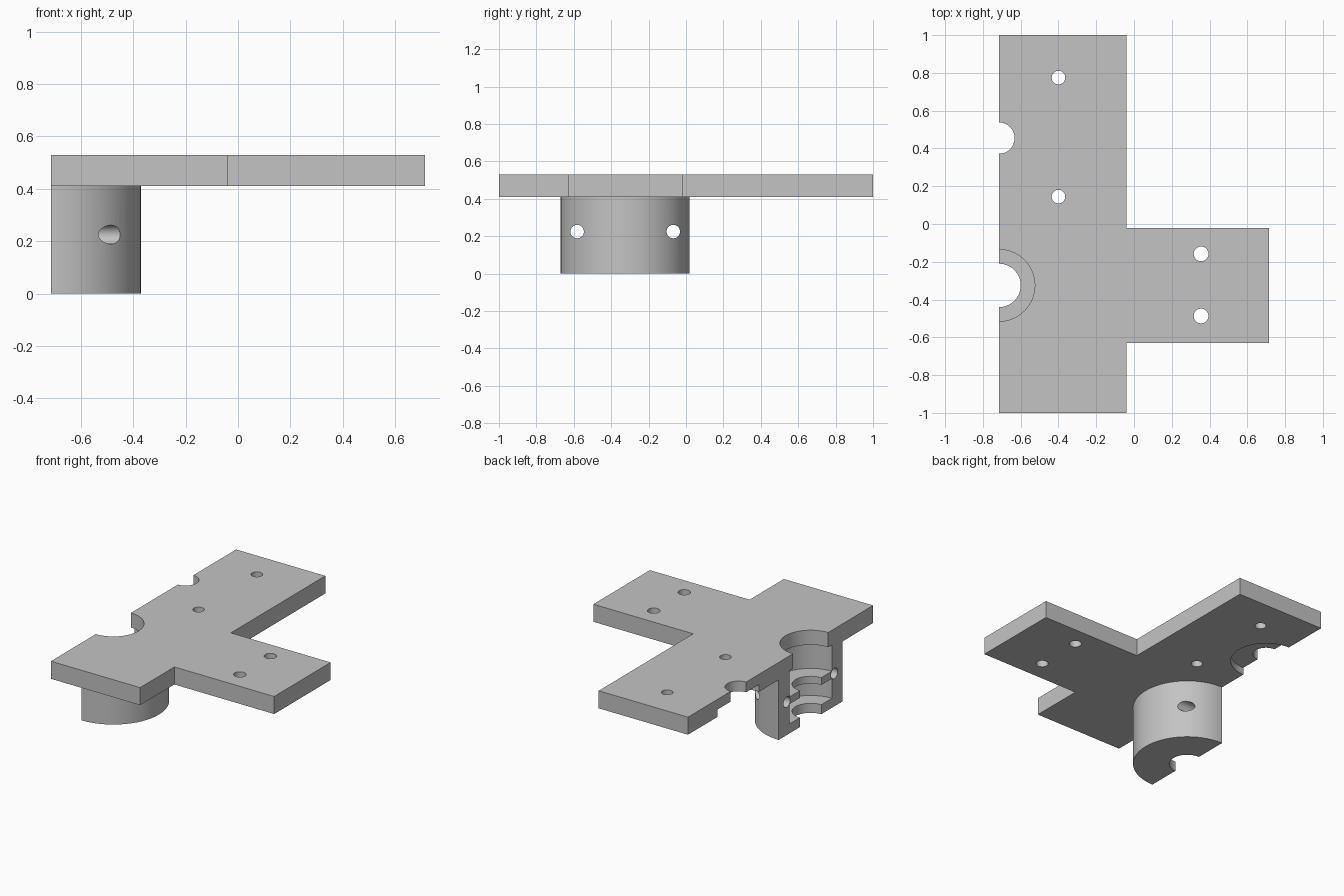
import bpy
import math

cube = bpy.data.objects.get("Cube")
if cube:
    bpy.data.objects.remove(cube, do_unlink=True)

EDGE = -0.715            # flat open side of the bracket
BORE_Y, NOTCH_Y = -0.325, 0.455
BOTTOM, TOP = 0.41, 0.53

grey = bpy.data.materials.new("plain grey")
grey.use_nodes = True
colour = (0.55, 0.55, 0.55, 1)
grey.diffuse_color = colour
grey.node_tree.nodes["Principled BSDF"].inputs["Base Color"].default_value = colour


def cylinder(x, y, r, z0, z1, sides=64):
    bpy.ops.mesh.primitive_cylinder_add(vertices=sides, radius=r, depth=z1 - z0,
                                        location=(x, y, (z0 + z1) / 2))
    return bpy.context.object


def combine(target, tool, operation="DIFFERENCE"):
    mod = target.modifiers.new("shape", "BOOLEAN")
    mod.operation, mod.solver, mod.object = operation, "EXACT", tool
    bpy.context.view_layer.objects.active = target
    bpy.ops.object.modifier_apply(modifier=mod.name)
    bpy.data.objects.remove(tool, do_unlink=True)


# T-shaped plate
outline = [(EDGE, -1), (-0.04, -1), (-0.04, -0.63), (0.715, -0.63),
           (0.715, -0.02), (-0.04, -0.02), (-0.04, 1), (EDGE, 1)]
n = len(outline)
verts = [(x, y, z) for z in (BOTTOM, TOP) for x, y in outline]
faces = [tuple(reversed(range(n))), tuple(range(n, 2 * n))]
faces += [(i, (i + 1) % n, n + (i + 1) % n, n + i) for i in range(n)]
mesh = bpy.data.meshes.new("mounting_bracket")
mesh.from_pydata(verts, [], faces)
bracket = bpy.data.objects.new("mounting_bracket", mesh)
bpy.context.collection.objects.link(bracket)

# Half-round housing under the plate
housing = cylinder(EDGE, BORE_Y, 0.345, 0, 0.47, 96)
bpy.ops.mesh.primitive_cube_add(size=2, location=(EDGE - 1, BORE_Y, 0))
combine(housing, bpy.context.object)
combine(bracket, housing, "UNION")

# Stepped bore: through hole, lower pocket, upper pocket, plate opening
for r, z0, z1 in [(0.115, -0.1, 0.7), (0.23, 0.065, 0.2),
                  (0.23, 0.25, 0.43), (0.19, 0.3, 0.7)]:
    combine(bracket, cylinder(EDGE, BORE_Y, r, z0, z1))

# Side notch with a wider recess underneath
for r, z0, z1 in [(0.083, 0.3, 0.7), (0.225, 0.3, 0.46)]:
    combine(bracket, cylinder(EDGE, NOTCH_Y, r, z0, z1))

# Screw holes through the plate
for x, y, r in [(-0.4, 0.775, 0.036), (-0.4, 0.145, 0.036),
                (0.355, -0.158, 0.039), (0.355, -0.487, 0.039)]:
    combine(bracket, cylinder(x, y, r, 0.3, 0.7, 32))

# Clamp screw holes running sideways through the housing
for side in (-1, 1):
    hole = cylinder(EDGE, BORE_Y + side * 0.257, 0.036, -0.3, 0.75, 32)
    hole.rotation_euler = (0, math.pi / 2, 0)
    hole.location = (EDGE + 0.3, BORE_Y + side * 0.257, 0.225)
    bpy.context.view_layer.update()
    combine(bracket, hole)

# Finish
bracket.data.materials.clear()
bracket.data.materials.append(grey)
for face in bracket.data.polygons:
    face.material_index = 0
bpy.ops.object.select_all(action="DESELECT")
bracket.select_set(True)
bpy.context.view_layer.objects.active = bracket
bpy.ops.object.shade_smooth_by_angle(angle=math.radians(30))
